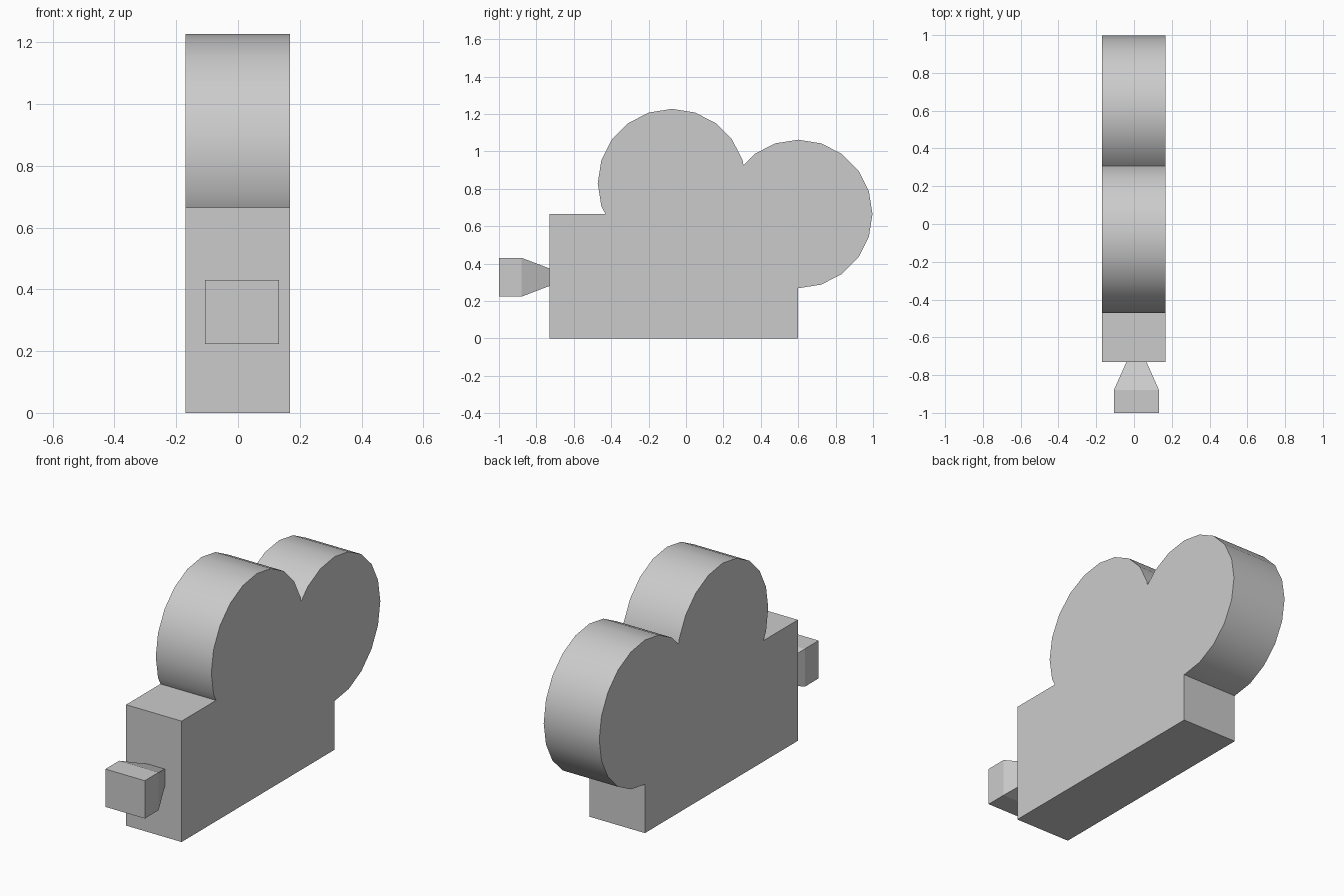
import bpy, bmesh
from math import sin, cos, radians

if "Cube" in bpy.data.objects:
    bpy.data.objects.remove(bpy.data.objects["Cube"])

REEL_R = 0.397


def make_object(name, bm):
    bmesh.ops.recalc_face_normals(bm, faces=bm.faces)
    mesh = bpy.data.meshes.new(name)
    bm.to_mesh(mesh)
    bm.free()
    obj = bpy.data.objects.new(name, mesh)
    bpy.context.collection.objects.link(obj)
    return obj


def loft(name, rings):
    """Skin a list of equal-length closed rings and cap both ends."""
    bm = bmesh.new()
    loops = [[bm.verts.new(p) for p in ring] for ring in rings]
    n = len(loops[0])
    for a, b in zip(loops, loops[1:]):
        for i in range(n):
            j = (i + 1) % n
            bm.faces.new((a[i], a[j], b[j], b[i]))
    bm.faces.new(loops[0])
    bm.faces.new(loops[-1])
    return make_object(name, bm)


def arc(cy, cz, start, end):
    """Points of a 20-sided reel, clockwise from start to end degrees."""
    return [(cy + REEL_R * cos(radians(a)), cz + REEL_R * sin(radians(a)))
            for a in range(start, end - 1, -18)]


# Camera body and two film reels, as one side profile
profile = [(0.60, 0), (-0.73, 0), (-0.73, 0.665), (-0.431, 0.665)]
profile += arc(-0.075, 0.83, 198, 18)     # front reel
profile += [(0.307, 0.926)]               # notch between the reels
profile += arc(0.60, 0.665, 126, -90)     # rear reel
body = loft("camera_body_with_reels",
            [[(x, y, z) for y, z in profile] for x in (-0.17, 0.168)])

# Lens hood: square block tapering back into the body
LENS_X, LENS_Z = 0.013, 0.327
sections = [(-1.0, 0.12, 0.104), (-0.88, 0.12, 0.104),
            (-0.73, 0.053, 0.047), (-0.72, 0.053, 0.047)]
lens = loft("lens_hood",
            [[(LENS_X + sx * w, y, LENS_Z + sz * h)
              for sx, sz in ((-1, -1), (1, -1), (1, 1), (-1, 1))]
             for y, w, h in sections])

# Smooth reel rims, sharp corners
bpy.ops.object.select_all(action='DESELECT')
body.select_set(True)
bpy.context.view_layer.objects.active = body
bpy.ops.object.shade_smooth_by_angle(angle=radians(30))
